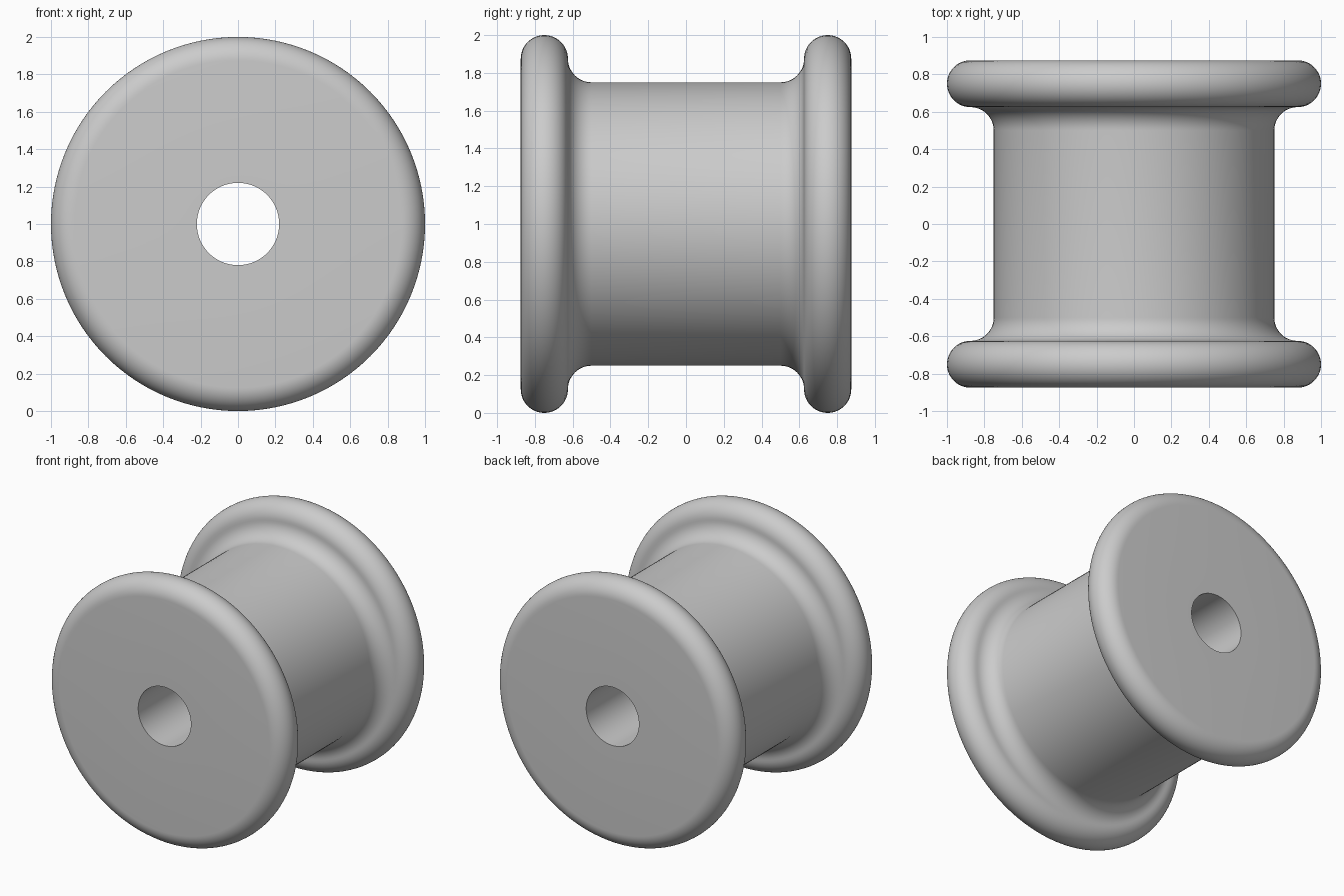
import bpy, bmesh
from math import sin, cos, pi, radians

cube = bpy.data.objects.get("Cube")
if cube:
    bpy.data.objects.remove(cube)

SEGMENTS = 128
BORE, BARREL, FLANGE = 0.22, 0.75, 1.0
HALF_WIDTH, ROUND = 0.875, 0.125

grey = bpy.data.materials.new("plain grey")
colour = (0.6, 0.6, 0.6, 1)
grey.diffuse_color = colour
grey.use_nodes = True
grey.node_tree.nodes["Principled BSDF"].inputs["Base Color"].default_value = colour


def arc(y, r, start, end, steps):
    """Points (y, radius) on an arc of the shared rounding radius."""
    angles = [radians(start + (end - start) * i / steps) for i in range(steps + 1)]
    return [(y + ROUND * cos(a), r + ROUND * sin(a)) for a in angles]


# Half profile: bore edge, flat face, rounded rim, concave fillet, barrel
rim_y = HALF_WIDTH - ROUND
half = [(HALF_WIDTH, BORE)]
half += arc(rim_y, FLANGE - ROUND, 0, 180, 24)
half += arc(rim_y - 2 * ROUND, BARREL + ROUND, 0, -90, 12)[1:]
profile = half + [(-y, r) for y, r in reversed(half)]

# Spool: profile turned about the y axis, closed through the bore
bm = bmesh.new()
rings = []
for i in range(SEGMENTS):
    a = 2 * pi * i / SEGMENTS
    rings.append([bm.verts.new((r * cos(a), y, 1 + r * sin(a))) for y, r in profile])
count = len(profile)
for i in range(SEGMENTS):
    here, there = rings[i], rings[(i + 1) % SEGMENTS]
    for j in range(count):
        k = (j + 1) % count
        bm.faces.new((here[j], here[k], there[k], there[j]))
bmesh.ops.recalc_face_normals(bm, faces=bm.faces)

mesh = bpy.data.meshes.new("spool")
bm.to_mesh(mesh)
bm.free()
mesh.materials.append(grey)
spool = bpy.data.objects.new("spool", mesh)
bpy.context.collection.objects.link(spool)

bpy.context.view_layer.objects.active = spool
spool.select_set(True)
bpy.ops.object.shade_smooth_by_angle(angle=radians(35))
